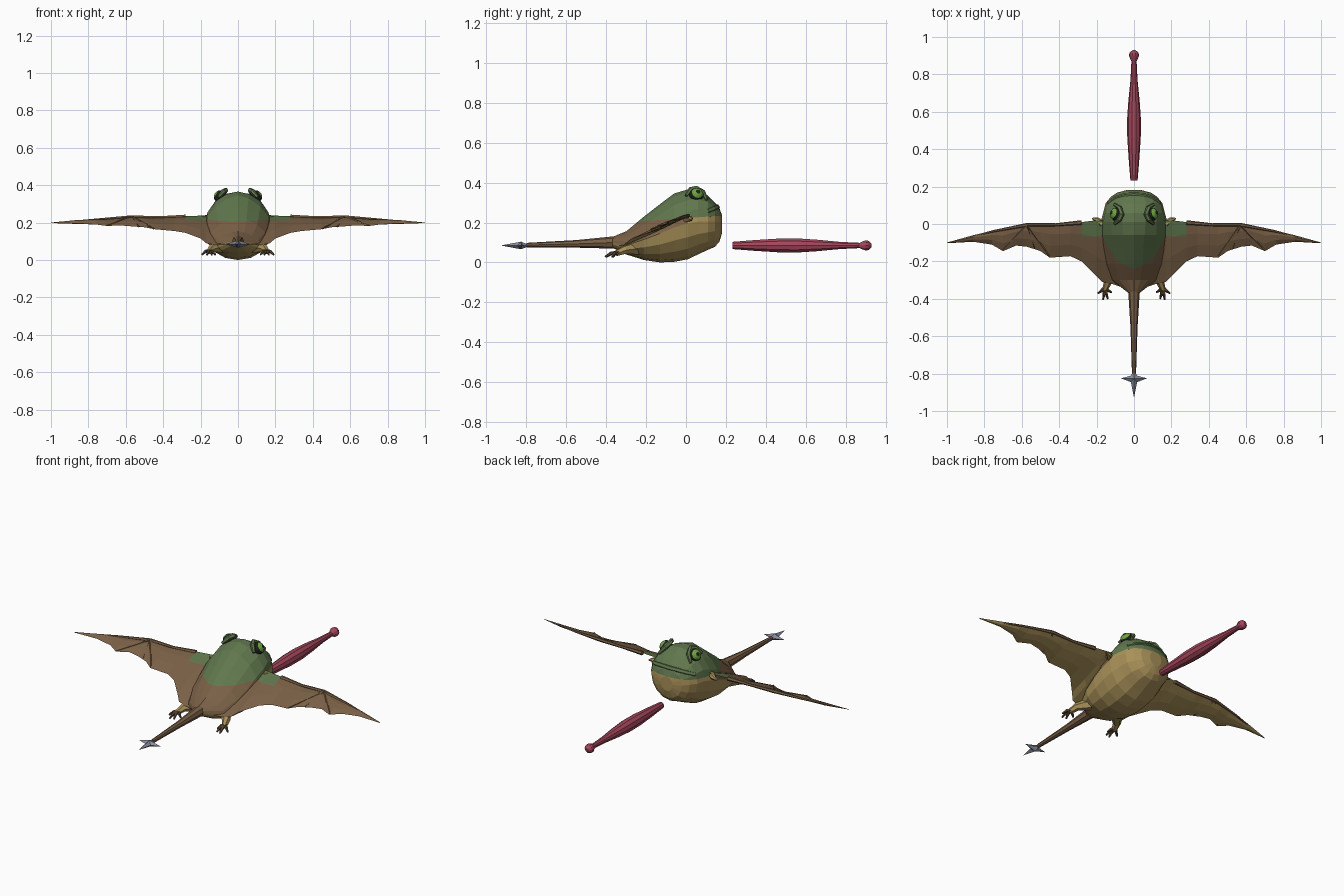
import bpy, bmesh, math
from mathutils import Vector

if "Cube" in bpy.data.objects:
    bpy.data.objects.remove(bpy.data.objects["Cube"])


def material(name, r, g, b):
    m = bpy.data.materials.new(name)
    m.diffuse_color = (r, g, b, 1)
    m.use_nodes = True
    m.node_tree.nodes["Principled BSDF"].inputs["Base Color"].default_value = m.diffuse_color
    return m


GREEN = material("moss green", 0.118, 0.185, 0.075)
BROWN = material("wing brown", 0.195, 0.118, 0.062)
TAN = material("belly tan", 0.40, 0.285, 0.10)
DARK = material("dark brown", 0.10, 0.065, 0.035)
RED = material("tongue crimson", 0.37, 0.062, 0.105)
GREY = material("sting grey", 0.25, 0.27, 0.34)
IRIS = material("eye green", 0.15, 0.36, 0.05)
BLACK = material("pupil black", 0.012, 0.014, 0.010)


def finish(name, bm, mats, rule=None):
    bmesh.ops.remove_doubles(bm, verts=bm.verts, dist=1e-5)
    bmesh.ops.recalc_face_normals(bm, faces=bm.faces)
    bm.normal_update()
    if rule:
        for f in bm.faces:
            f.material_index = rule(f.calc_center_median(), f.normal)
    me = bpy.data.meshes.new(name)
    bm.to_mesh(me)
    bm.free()
    for m in mats:
        me.materials.append(m)
    ob = bpy.data.objects.new(name, me)
    bpy.context.collection.objects.link(ob)
    return ob


def loft(rings):
    """Skin closed rings of equal length and cap both ends."""
    bm = bmesh.new()
    vs = [[bm.verts.new(p) for p in r] for r in rings]
    n = len(vs[0])
    for a, b in zip(vs, vs[1:]):
        for i in range(n):
            j = (i + 1) % n
            bm.faces.new((a[i], a[j], b[j], b[i]))
    bm.faces.new(vs[0])
    bm.faces.new(vs[-1])
    return bm


def tube(name, pts, radii, mat, sides=6):
    pts = [Vector(p) for p in pts]
    rings = []
    for i, p in enumerate(pts):
        t = (pts[min(i + 1, len(pts) - 1)] - pts[max(i - 1, 0)]).normalized()
        u = t.cross(Vector((0, 0, 1))).normalized()
        v = u.cross(t)
        rings.append([p + radii[i] * (u * math.cos(a) + v * math.sin(a))
                      for a in (2 * math.pi * k / sides for k in range(sides))])
    return finish(name, loft(rings), [mat])


def cut(bm, co, no):
    bmesh.ops.bisect_plane(bm, geom=bm.verts[:] + bm.edges[:] + bm.faces[:],
                           plane_co=co, plane_no=no)


# Body: y, bottom z, top z, half width, widest z, roundness of the upper half
SECTIONS = [
    (-0.37, 0.075, 0.125, 0.028, 0.10, 1.0),
    (-0.30, 0.040, 0.155, 0.120, 0.085, 1.3),
    (-0.21, 0.012, 0.230, 0.160, 0.115, 1.3),
    (-0.13, 0.000, 0.292, 0.175, 0.145, 1.3),
    (-0.06, 0.003, 0.345, 0.180, 0.175, 1.2),
    (0.01, 0.016, 0.366, 0.178, 0.195, 1.1),
    (0.06, 0.040, 0.364, 0.165, 0.205, 0.95),
    (0.11, 0.063, 0.335, 0.152, 0.205, 0.9),
    (0.145, 0.078, 0.300, 0.125, 0.205, 0.9),
    (0.168, 0.105, 0.270, 0.090, 0.200, 0.9),
    (0.181, 0.150, 0.235, 0.040, 0.195, 1.0),
]


def section(y, zb, zt, hw, wz, e, n=16):
    ring = []
    for k in range(n):
        a = 2 * math.pi * k / n
        c, s = math.cos(a), math.sin(a)
        p = e if s > 0 else 1.0
        x = hw * math.copysign(abs(c) ** p, c)
        z = wz + (zt - wz) * s ** p if s > 0 else wz + (wz - zb) * s
        ring.append((x, y, z))
    return ring


def body_colour(c, n):
    if c.z - 0.07 * c.y > 0.222:
        return 0
    return 1 if c.y < 0 and n.z > 0.05 else 2


bm = loft([section(*s) for s in SECTIONS])
cut(bm, (0, 0, 0.222), (0, -0.07, 1))
finish("body", bm, [GREEN, BROWN, TAN], body_colour)

# Wings: x, leading y, leading z, trailing y, trailing z
WING = [
    (0.06, 0.02, 0.25, -0.34, 0.085), (0.12, 0.03, 0.245, -0.32, 0.08),
    (0.17, 0.02, 0.24, -0.31, 0.09), (0.20, 0.02, 0.237, -0.28, 0.115),
    (0.28, 0.01, 0.235, -0.20, 0.145), (0.34, 0.00, 0.23, -0.172, 0.155),
    (0.45, 0.00, 0.225, -0.18, 0.165), (0.50, 0.00, 0.228, -0.145, 0.175),
    (0.57, 0.00, 0.232, -0.122, 0.18), (0.63, -0.01, 0.225, -0.115, 0.185),
    (0.70, -0.025, 0.22, -0.145, 0.182), (0.76, -0.037, 0.217, -0.11, 0.19),
    (0.86, -0.06, 0.21, -0.095, 0.196), (1.0, -0.099, 0.20, -0.103, 0.198),
]


def wing_ring(s, x, ly, lz, ty, tz):
    h = 0.008 if x < 0.95 else 0.001
    at = lambda t, dz: (s * x, ly + (ty - ly) * t, lz + (tz - lz) * t + dz)
    return [at(0, 0), at(0.3, h), at(0.65, h), at(1, 0), at(0.65, -h), at(0.3, -h)]


def wing_colour(c, n):
    if n.z < 0:
        return 2
    return 0 if c.z > 0.21 and abs(c.x) < 0.28 else 1


for s, side in ((1, "right"), (-1, "left")):
    bm = loft([wing_ring(s, *w) for w in WING])
    cut(bm, (0, 0, 0.21), (0, 0, 1))
    finish(side + "_wing", bm, [GREEN, BROWN, TAN], wing_colour)

    # Wing bones
    tube(side + "_wing_arm", [(s * 0.28, 0.008, 0.232), (s * 0.42, -0.004, 0.227),
         (s * 0.57, -0.004, 0.23), (s * 0.75, -0.038, 0.217), (s * 0.97, -0.095, 0.201)],
         [0.012, 0.008, 0.010, 0.006, 0.002], BROWN)
    for i, (x, y, z) in enumerate(((0.45, -0.175, 0.167), (0.53, -0.13, 0.178), (0.70, -0.14, 0.184))):
        tube(f"{side}_wing_finger_{i}", [(s * 0.57, -0.004, 0.232), (s * x, y, z)],
             [0.008, 0.004], DARK if i == 1 else BROWN, 5)
    tube(side + "_wing_thumb", [(s * 0.17, 0.0, 0.22), (s * 0.20, 0.024, 0.22), (s * 0.225, 0.03, 0.215)],
         [0.02, 0.013, 0.003], TAN)

    # Hind legs and toes
    tube(side + "_leg", [(s * 0.09, -0.25, 0.07), (s * 0.14, -0.31, 0.062), (s * 0.155, -0.35, 0.045)],
         [0.035, 0.022, 0.015], TAN)
    for i, (x, y) in enumerate(((0.12, -0.365), (0.14, -0.40), (0.165, -0.405), (0.192, -0.37))):
        mx, my = (0.155 + x) / 2, (-0.345 + y) / 2
        tube(f"{side}_toe_{i}", [(s * 0.155, -0.34, 0.047), (s * mx, my, 0.046), (s * x, y, 0.028)],
             [0.012, 0.009, 0.005], DARK, 5)

    # Eyes with brow and pupil coloured by angle from the gaze
    gaze = Vector((s * 0.78, 0.25, 0.5)).normalized()

    def eye_colour(c, n):
        d = n.dot(gaze)
        return 1 if d > 0.93 or d < 0.45 else 0

    bm = bmesh.new()
    bmesh.ops.create_uvsphere(bm, u_segments=12, v_segments=10, radius=0.036)
    bmesh.ops.transform(bm, matrix=gaze.to_track_quat('Z', 'Y').to_matrix().to_4x4(), verts=bm.verts)
    bmesh.ops.translate(bm, vec=(s * 0.093, 0.052, 0.337), verts=bm.verts)
    finish(side + "_eye", bm, [IRIS, BLACK], eye_colour)
    tube(side + "_brow", [(s * 0.105, 0.0, 0.335), (s * 0.078, 0.025, 0.366), (s * 0.066, 0.05, 0.372),
         (s * 0.076, 0.085, 0.352), (s * 0.105, 0.105, 0.315)],
         [0.008, 0.014, 0.014, 0.013, 0.008], GREEN)

# Lips: two drooping bands around the snout
for name, z0, r, push in (("upper_lip", 0.276, 0.015, 0.0), ("lower_lip", 0.25, 0.013, 0.006)):
    pts = []
    for k in range(9):
        a = math.pi * (k / 8 - 0.5) * 0.95
        pts.append((0.145 * math.sin(a), 0.05 + (0.105 + push) * math.cos(a) ** 0.7,
                    z0 - 0.03 * abs(math.sin(a)) ** 3))
    tube(name, pts, [0.004] + [r] * 7 + [0.004], GREEN)
pts = [(0.148 * math.sin(a), 0.052 + 0.113 * math.cos(a) ** 0.7, 0.263 - 0.03 * abs(math.sin(a)) ** 3)
       for a in (math.pi * (k / 8 - 0.5) * 0.9 for k in range(9))]
tube("mouth_line", pts, [0.004] * 9, DARK, 4)

# Tail and star-shaped sting
tube("tail", [(0, -0.29, 0.10), (0, -0.36, 0.10), (0, -0.55, 0.093), (0, -0.80, 0.087)],
     [0.06, 0.031, 0.019, 0.011], BROWN, 8)
bm = bmesh.new()
outer = [(0.07, -0.825), (0, -0.78), (-0.07, -0.825), (0, -0.928)]
rim = []
for k, (x, y) in enumerate(outer):
    a = math.pi / 2 * k + math.pi / 4
    rim.append(bm.verts.new((x, y, 0.085)))
    rim.append(bm.verts.new((0.024 * math.cos(a), -0.828 + 0.024 * math.sin(a), 0.085)))
for z in (0.104, 0.066):
    tip = bm.verts.new((0, -0.826, z))
    for i in range(8):
        bm.faces.new((rim[i], rim[(i + 1) % 8], tip))
finish("tail_sting", bm, [GREY])

# Tongue, shot out in front
TONGUE = [(0.232, 0.019), (0.34, 0.028), (0.46, 0.036), (0.56, 0.037), (0.66, 0.030), (0.77, 0.019),
          (0.87, 0.014), (0.885, 0.021), (0.90, 0.027), (0.915, 0.024), (0.93, 0.008)]
tube("tongue", [(0, y, 0.085) for y, r in TONGUE], [r for y, r in TONGUE], RED, 10)
